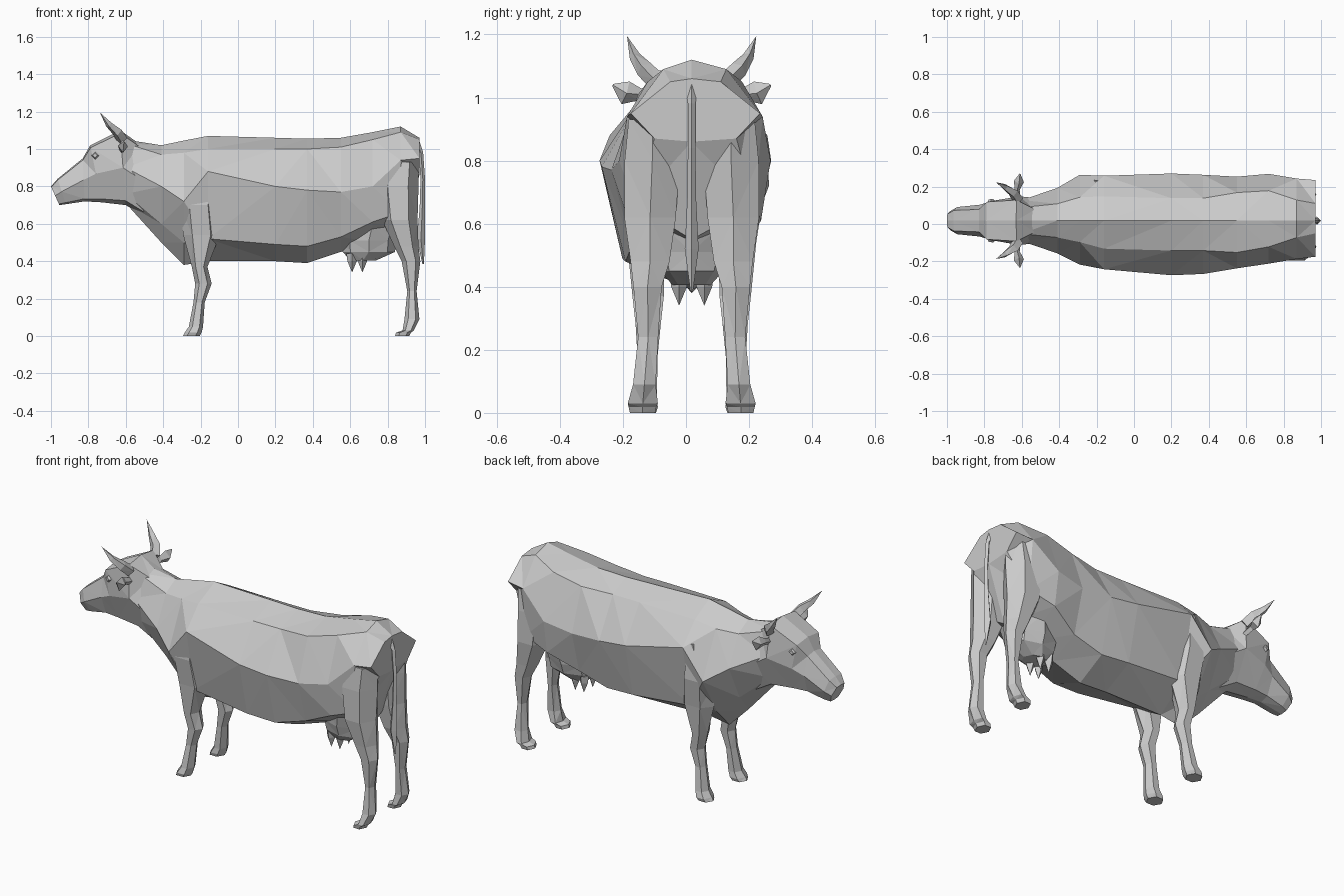
import bpy, bmesh, math
from mathutils import Vector

MID = 0.018  # the animal's own centre line in y


def loft(name, rings):
    """Skin a list of equal-length point rings and close both ends."""
    bm = bmesh.new()
    rows = [[bm.verts.new(p) for p in r] for r in rings]
    n = len(rows[0])
    for a, b in zip(rows, rows[1:]):
        for i in range(n):
            j = (i + 1) % n
            bm.faces.new((a[i], a[j], b[j], b[i]))
    bm.faces.new(rows[0][::-1])
    bm.faces.new(rows[-1])
    bmesh.ops.remove_doubles(bm, verts=bm.verts, dist=0.0005)
    bmesh.ops.triangulate(bm, faces=bm.faces)
    bmesh.ops.recalc_face_normals(bm, faces=bm.faces)
    me = bpy.data.meshes.new(name)
    bm.to_mesh(me)
    bm.free()
    ob = bpy.data.objects.new(name, me)
    bpy.context.collection.objects.link(ob)
    return ob


def limb(name, sections, side):
    """Six-sided leg: sections of (z, x, rx, y, ry)."""
    loft(name, [[(x + rx * math.cos(math.tau * k / 6),
                  MID + side * (y + ry * 1.15 * math.sin(math.tau * k / 6)), z)
                 for k in range(6)] for z, x, rx, y, ry in sections])


def spike(name, path, radii, side=1, n=4, flat=1.0):
    """Tapered tube along a path given as (x, offset from centre line, z)."""
    pts = [Vector((x, MID + side * y, z)) for x, y, z in path]
    rings = []
    for i, p in enumerate(pts):
        d = (pts[min(i + 1, len(pts) - 1)] - pts[max(i - 1, 0)]).normalized()
        u = d.cross(Vector((1, 0, 0))).normalized()
        v = d.cross(u)
        rings.append([p + radii[i] * (u * math.cos(math.tau * k / n)
                                      + v * flat * math.sin(math.tau * k / n))
                      for k in range(n)])
    loft(name, rings)


# Body: x, shift, top z, (upper w, z), (widest w, z), (lower w, z), bottom z
body = [
    (-0.60, .000, 1.05, .07, 1.03, .11, .90, .07, .76, .71),
    (-0.41, .000, 1.02, .09, .97, .175, .80, .08, .60, .50),
    (-0.29, .005, 1.045, .12, .98, .24, .72, .11, .50, .38),
    (-0.16, -.01, 1.07, .14, 1.00, .25, .88, .18, .52, .40),
    (0.20, -.02, 1.06, .14, 1.00, .272, .80, .20, .49, .40),
    (0.37, -.02, 1.055, .14, 1.00, .265, .78, .19, .48, .39),
    (0.55, -.01, 1.06, .16, 1.01, .245, .77, .18, .53, .45),
    (0.72, .010, 1.09, .15, 1.05, .24, .80, .21, .61, .50),
    (0.87, .010, 1.12, .10, 1.09, .215, .94, .19, .66, .55),
    (0.97, .012, 1.06, .08, 1.05, .205, .95, .13, .87, .86)]
rings = []
for x, s, zt, w1, z1, w2, z2, w3, z3, zb in body:
    half = [(w1, z1), (w2, z2), (w3, z3)]
    rings.append([(x, MID, zt)] + [(x, MID + s + w, z) for w, z in half]
                 + [(x, MID, zb)] + [(x, MID + s - w, z) for w, z in half[::-1]])
loft("body", rings)

# Head: slanted sections (top x, z, bottom x, z, top w, middle w, bottom w)
head = [
    (-1.00, .80, -.955, .70, .035, .055, .035),
    (-.965, .84, -.92, .705, .055, .073, .045),
    (-.83, .95, -.82, .72, .06, .085, .05),
    (-.79, 1.02, -.73, .715, .10, .105, .06),
    (-.63, 1.10, -.60, .70, .11, .13, .07),
    (-.53, 1.03, -.50, .64, .06, .12, .06)]
rings = []
for xt, zt, xb, zb, wt, wm, wb in head:
    t, b = Vector((xt, MID, zt)), Vector((xb, MID, zb))
    half = [(.04, wt), (.5, wm), (.94, wb)]
    rings.append([t] + [t.lerp(b, f) + Vector((0, w, 0)) for f, w in half]
                 + [b] + [t.lerp(b, f) - Vector((0, w, 0)) for f, w in half[::-1]])
loft("head", rings)

# Legs, thigh or shoulder down to hoof
hind = [(.93, .87, .095, .125, .075), (.80, .855, .11, .125, .088),
        (.62, .865, .095, .132, .082), (.48, .90, .065, .132, .062),
        (.40, .925, .05, .14, .045), (.24, .93, .025, .138, .032),
        (.09, .93, .04, .15, .036), (.03, .91, .03, .155, .048),
        (.018, .885, .04, .156, .044), (0, .878, .038, .156, .04)]
fore = [(.90, -.19, .03, .17, .045), (.70, -.21, .10, .155, .075),
        (.54, -.195, .098, .145, .06), (.37, -.205, .042, .138, .05),
        (.28, -.185, .044, .138, .04), (.18, -.208, .03, .14, .032),
        (.05, -.225, .038, .15, .04), (.018, -.24, .045, .153, .046),
        (0, -.25, .045, .153, .04)]
for side, tag in ((1, "left"), (-1, "right")):
    limb("hind_leg_" + tag, hind, side)
    limb("front_leg_" + tag, fore, side)
    # Horns, ears and eyes
    spike("horn_" + tag, [(-.62, .11, 1.05), (-.645, .15, 1.09), (-.69, .18, 1.13),
                          (-.738, .205, 1.195)], [.03, .028, .018, 0], side)
    spike("ear_" + tag, [(-.62, .10, .99), (-.625, .165, 1.01), (-.615, .21, 1.015),
                         (-.61, .25, 1.04)], [.018, .02, .038, .004], side, 4, .7)
    spike("eye_" + tag, [(-.76, .085, .965), (-.765, .115, .965)], [.035, .012], side)
    # Teats
    for x in (.61, .665):
        spike("teat_" + tag, [(x, .04, .44), (x, .04, .40), (x, .04, .34)],
              [.03, .025, 0], side)

# Udder
loft("udder", [[(x + rx * math.cos(math.tau * k / 8), MID + ry * math.sin(math.tau * k / 8), z)
                for k in range(8)]
               for z, x, rx, ry in ((.60, .72, .15, .14), (.51, .70, .145, .12),
                                    (.45, .70, .14, .10), (.405, .67, .07, .06))])

# Tail with its tuft
spike("tail", [(.95, 0, 1.04), (.978, 0, .98), (.988, 0, .84), (.985, 0, .68),
               (.978, 0, .52), (.99, 0, .385)], [.02, .012, .012, .014, .022, .004])
